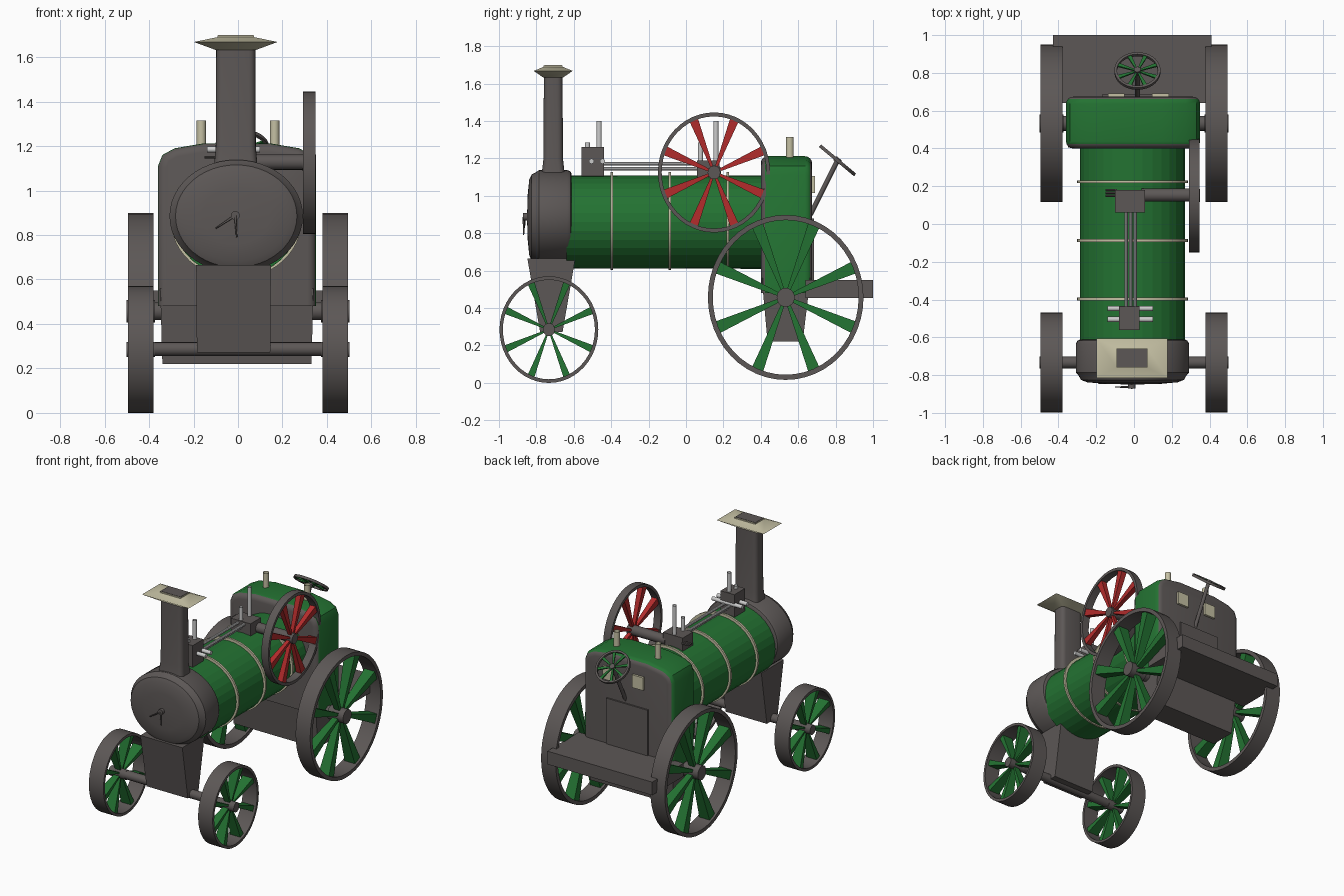
import bpy, bmesh, math
from mathutils import Vector, Matrix

if "Cube" in bpy.data.objects:
    bpy.data.objects.remove(bpy.data.objects["Cube"])

def material(name, c):
    m = bpy.data.materials.new(name)
    m.diffuse_color = (*c, 1)
    m.use_nodes = True
    m.node_tree.nodes["Principled BSDF"].inputs["Base Color"].default_value = m.diffuse_color
    return m

GREEN = material("green", (0.017, 0.17, 0.032))
RED = material("red", (0.45, 0.025, 0.025))
CREAM = material("cream", (0.56, 0.53, 0.37))
SILVER = material("silver", (0.55, 0.55, 0.56))
IRON = material("dark_iron", (0.108, 0.096, 0.093))

def make(name, bm, mat=IRON, smooth=35, matrix=None):
    if matrix:
        bm.transform(matrix)
    bmesh.ops.recalc_face_normals(bm, faces=bm.faces[:])
    me = bpy.data.meshes.new(name)
    bm.to_mesh(me)
    bm.free()
    me.materials.append(mat)
    if smooth:
        for p in me.polygons:
            p.use_smooth = True
        me.set_sharp_from_angle(angle=math.radians(smooth))
    ob = bpy.data.objects.new(name, me)
    bpy.context.collection.objects.link(ob)
    return ob

def skin(bm, rings, closed=False):
    """Bridge rings of points; cap the ends unless the loop is closed."""
    vs = [[bm.verts.new(p) for p in r] for r in rings]
    n = len(vs[0])
    pairs = list(zip(vs, vs[1:])) + ([(vs[-1], vs[0])] if closed else [])
    for a, b in pairs:
        for i in range(n):
            j = (i + 1) % n
            bm.faces.new((a[i], a[j], b[j], b[i]))
    if not closed:
        bm.faces.new(vs[0])
        bm.faces.new(vs[-1])
    return bm

def rects(levels):
    """Stacked rectangles: (z, cx, cy, half x, half y)."""
    return skin(bmesh.new(), [[(cx + sx * hx, cy + sy * hy, z)
                for sx, sy in ((-1, -1), (1, -1), (1, 1), (-1, 1))]
                for z, cx, cy, hx, hy in levels])

def box(name, x, y, z, mat=IRON):
    c = ((x[0] + x[1]) / 2, (y[0] + y[1]) / 2, (x[1] - x[0]) / 2, (y[1] - y[0]) / 2)
    return make(name, rects([(z[0], *c), (z[1], *c)]), mat, 0)

def rod(name, p, q, r, mat=IRON, r2=None, n=16, cap=True):
    p, q = Vector(p), Vector(q)
    bm = bmesh.new()
    bmesh.ops.create_cone(bm, cap_ends=cap, segments=n, radius1=r,
                          radius2=r2 or r, depth=(q - p).length)
    rot = (q - p).to_track_quat('Z', 'Y').to_matrix().to_4x4()
    return make(name, bm, mat, 35, Matrix.Translation((p + q) / 2) @ rot)

def barrel(name, cx, cz, prof, mat=IRON, n=48, smooth=35):
    """Elliptical sections along y: (y, rx, rz)."""
    rings = [[(cx + rx * math.cos(a), y, cz + rz * math.sin(a))
              for a in (2 * math.pi * i / n for i in range(n))] for y, rx, rz in prof]
    return make(name, skin(bmesh.new(), rings), mat, smooth)

def spoked(name, M, r, t, w, hub, tip, root, mat, hub_w):
    """Wheel about the local x axis; tip/root = spoke half (width, thickness)."""
    n = 48
    prof = [(-w, r), (w, r), (w, r - t), (-w, r - t)]
    rim = skin(bmesh.new(), [[(x, q * math.cos(2 * math.pi * i / n), q * math.sin(2 * math.pi * i / n))
               for i in range(n)] for x, q in prof], closed=True)
    make(name + "_rim", rim, IRON, 35, M)
    bm = bmesh.new()
    for k in range(8):
        one = rects([(hub * 0.5, 0, 0, *root), (r - t * 0.6, 0, 0, *tip)])
        one.transform(Matrix.Rotation(math.radians(22.5 + 45 * k), 4, 'X'))
        tmp = bpy.data.meshes.new("spoke")
        one.to_mesh(tmp)
        one.free()
        bm.from_mesh(tmp)
        bpy.data.meshes.remove(tmp)
    make(name + "_spokes", bm, mat, 0, M)
    bm = bmesh.new()
    bmesh.ops.create_cone(bm, cap_ends=True, segments=20, radius1=hub, radius2=hub, depth=2 * hub_w)
    make(name + "_hub", bm, IRON, 35, M @ Matrix.Rotation(math.pi / 2, 4, 'Y'))

def place(x, y, z, squash):
    return Matrix.Translation((x, y, z)) @ Matrix.Diagonal((1, 1, squash, 1))

# road wheels, flywheel and axles
for side, s in (("left", -1), ("right", 1)):
    spoked("front_wheel_" + side, place(s * 0.437, -0.733, 0.285, 1.08), 0.264, 0.018, 0.058,
           0.032, (0.042, 0.019), (0.02, 0.004), GREEN, 0.064)
    spoked("rear_wheel_" + side, place(s * 0.437, 0.533, 0.457, 1.06), 0.416, 0.026, 0.058,
           0.048, (0.042, 0.032), (0.02, 0.008), GREEN, 0.064)
spoked("flywheel", place(0.32, 0.15, 1.125, 1.07), 0.3, 0.02, 0.028,
       0.034, (0.021, 0.024), (0.012, 0.006), RED, 0.03)
rod("front_axle", (-0.49, -0.733, 0.287), (0.49, -0.733, 0.287), 0.031)
rod("rear_axle", (-0.49, 0.533, 0.457), (0.49, 0.533, 0.457), 0.04)

# boiler, bands and smokebox
CX = -0.008
barrel("boiler", CX, 0.86, [(-0.64, 0.278, 0.248), (0.42, 0.278, 0.25)], GREEN, 32, 0)
for i, y in enumerate((-0.397, -0.087, 0.224)):
    barrel(f"boiler_band_{i}", CX, 0.866, [(y - 0.007, 0.294, 0.262), (y + 0.007, 0.294, 0.262)], CREAM)
prof = [(-0.612, 0.93), (-0.618, 0.97), (-0.635, 1), (-0.785, 1), (-0.803, 0.95),
        (-0.825, 0.91), (-0.838, 0.8), (-0.846, 0.5), (-0.85, 0.02)]
barrel("smokebox", CX, 0.885, [(y, 0.3 * k, 0.253 * k) for y, k in prof])

# smokebox door handle
rod("door_boss", (-0.012, -0.84, 0.888), (-0.012, -0.872, 0.888), 0.02)
rod("door_handle_long", (-0.012, -0.863, 0.888), (-0.1, -0.863, 0.83), 0.006, IRON, 0.003)
rod("door_handle_short", (-0.012, -0.868, 0.888), (-0.006, -0.868, 0.79), 0.006, IRON, 0.003)

# chimney with rounded corners and flared cap
CH = (-0.01, -0.71)
bm = rects([(1.05, *CH, 0.1, 0.07), (1.13, *CH, 0.096, 0.06), (1.2, *CH, 0.09, 0.052), (1.64, *CH, 0.088, 0.05)])
ed = [e for e in bm.edges if abs(e.verts[0].co.z - e.verts[1].co.z) > 0.01]
bmesh.ops.bevel(bm, geom=ed, offset=0.03, segments=4, profile=0.5, affect='EDGES')
make("chimney", bm)
make("chimney_cap", rects([(1.632, *CH, 0.09, 0.052), (1.668, *CH, 0.188, 0.104),
                           (1.69, *CH, 0.082, 0.051), (1.698, *CH, 0.082, 0.051)]), CREAM, 60)
box("chimney_mouth", (-0.09, 0.07), (-0.757, -0.663), (1.67, 1.70))

# firebox: arched section, rounded edges, green wrapper with dark ends
half = [(0.355, 0.48), (0.355, 1.11), (0.335, 1.16), (0.28, 1.19), (0.15, 1.212)]
sec = half + [(-x, z) for x, z in reversed(half)]
bm = skin(bmesh.new(), [[(x - 0.005, y, z) for x, z in sec] for y in (0.40, 0.674)])
bmesh.ops.recalc_face_normals(bm, faces=bm.faces[:])
ed = [e for e in bm.edges if abs(e.verts[0].co.y - e.verts[1].co.y) < 1e-4
      and max(v.co.z for v in e.verts) > 0.6]
bmesh.ops.bevel(bm, geom=ed, offset=0.038, segments=4, profile=0.5, affect='EDGES')
fire = make("firebox", bm, GREEN)
fire.data.materials.append(IRON)
for p in fire.data.polygons:
    if p.normal.y < -0.3 or p.normal.y > 0.7:
        p.material_index = 1

# ash pan, front pedestal, footplate, fire door
make("ash_pan", rects([(0.22, -0.005, 0.53, 0.335, 0.094), (0.56, -0.005, 0.535, 0.345, 0.13)]), IRON, 0)
make("front_pedestal", rects([(0.272, -0.02, -0.72, 0.165, 0.06), (0.665, -0.02, -0.72, 0.168, 0.128)]), IRON, 0)
box("footplate", (-0.43, 0.41), (0.64, 1.0), (0.455, 0.55))
box("fire_door", (-0.17, 0.16), (0.65, 0.685), (0.54, 0.88))

# fittings on the firebox
for i, x in enumerate((-0.165, 0.165)):
    rod(f"safety_valve_{i}", (x, 0.555, 1.15), (x, 0.555, 1.315), 0.021, CREAM, cap=False)
box("gauge_left", (-0.138, -0.05), (0.66, 0.69), (1.015, 1.107), CREAM)
box("gauge_right", (0.095, 0.185), (0.66, 0.69), (1.015, 1.107), CREAM)

# engine blocks with pipes, guide rods and crankshaft
box("cylinder_block", (-0.08, 0.03), (-0.56, -0.438), (1.08, 1.262))
box("crank_block", (-0.1, 0.058), (0.06, 0.18), (1.08, 1.19))
for n, ys, yt, z in (("cylinder", -0.527, -0.465, 1.25), ("crank", 0.077, 0.16, 1.18)):
    rod(n + "_short_pipe", (-0.03, ys, z), (-0.03, ys, 1.285), 0.014, SILVER, cap=False)
    rod(n + "_tall_pipe", (-0.02, yt, z), (-0.02, yt, 1.40), 0.014, SILVER, cap=False)
for i, y in enumerate((-0.505, -0.447)):
    rod(f"cross_pipe_{i}", (-0.14, y, 1.185), (0.1, y, 1.185), 0.014, SILVER)
for i, (x, z) in enumerate(((-0.042, 1.172), (-0.018, 1.145), (0.006, 1.172))):
    rod(f"piston_rod_{i}", (x, -0.45, z), (x, 0.08, z), 0.01, SILVER, n=10)
rod("crankshaft", (0.04, 0.153, 1.128), (0.335, 0.153, 1.128), 0.035)
for i, y in enumerate((0.15, 0.165, 0.18)):
    rod(f"crank_stub_{i}", (-0.15, y, 1.15), (-0.09, y, 1.15), 0.006, n=8)

# steering wheel and column
rod("steering_column", (0.018, 0.665, 0.9), (0.018, 0.81, 1.19), 0.013)
tilt = Vector((0, 0.64, 0.77)).to_track_quat('X', 'Y').to_matrix().to_4x4()
spoked("steering_wheel", Matrix.Translation((0.018, 0.81, 1.19)) @ tilt, 0.122, 0.014, 0.009,
       0.018, (0.005, 0.011), (0.004, 0.004), GREEN, 0.014)
